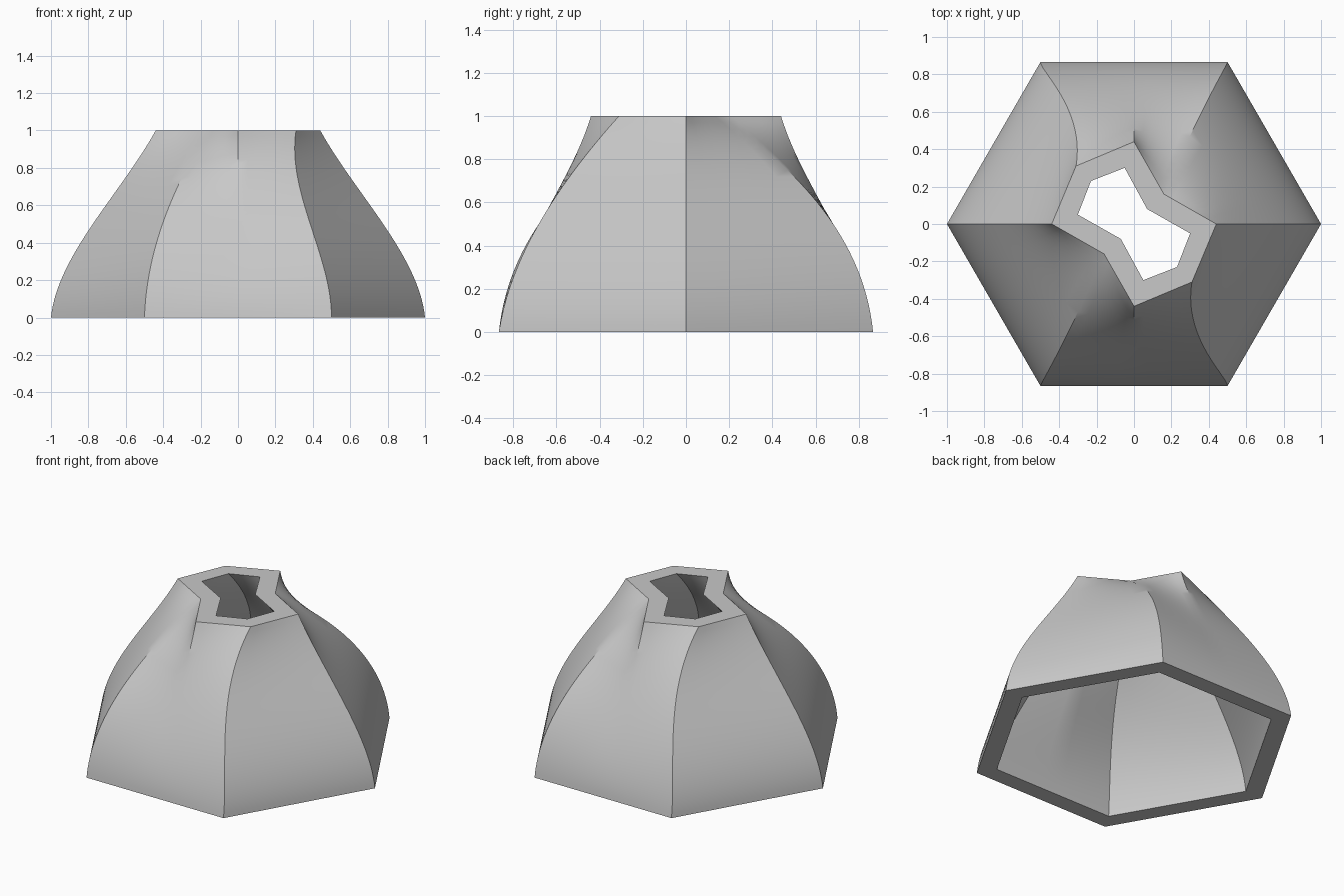
import bpy, bmesh, math
from mathutils import Vector

if "Cube" in bpy.data.objects:
    bpy.data.objects.remove(bpy.data.objects["Cube"], do_unlink=True)

STEPS, SUB, WALL = 32, 6, 0.873


def half_turn(points):
    """Complete a half list of plan points by turning it 180 degrees."""
    half = [Vector(p) for p in points]
    return half + [-p for p in half]


# Guide curves: hexagon foot, notched mouth, and slope at each end
h = math.sqrt(3) / 2
foot = half_turn([(1, 0), (.5, h), (0, h), (-.5, h)])
mouth = half_turn([(.44, 0), (.16, .16), (0, .44), (-.31, .31)])
mouth_inside = half_turn([(.3, -.05), (.07, .08), (-.05, .3), (-.23, .23)])
foot_slope = half_turn([(-.1, 0), (-.03, -.1), (0, -.1), (0, -.15)])
mouth_slope = half_turn([(-.55, 0), (-.62, -1.45), (0, -.3), (-.15, -.9)])


def section(t, start, end):
    """Cross-section of the loft at height t."""
    a = 2 * t**3 - 3 * t**2 + 1
    b = t * (1 - t)**2
    c = t * t * (t - 1)
    pts = [p * a + q * (1 - a) + u * b + v * c
           for p, q, u, v in zip(start, end, foot_slope, mouth_slope)]
    ring = []
    for i, p in enumerate(pts):
        q = pts[(i + 1) % len(pts)]
        ring += [p.lerp(q, k / SUB) for k in range(SUB)]
    return ring


bm = bmesh.new()


def add_wall(start, end):
    return [[bm.verts.new((p.x, p.y, i / STEPS))
             for p in section(i / STEPS, start, end)]
            for i in range(STEPS + 1)]


def bridge(lower, upper):
    n = len(lower)
    for i in range(n):
        j = (i + 1) % n
        bm.faces.new((lower[i], lower[j], upper[j], upper[i]))


# Outer wall up, across the rim, inner wall down, across the foot
outer = add_wall(foot, mouth)
inner = add_wall([p * WALL for p in foot], mouth_inside)
rings = outer + inner[::-1]
for k, ring in enumerate(rings):
    bridge(ring, rings[(k + 1) % len(rings)])
bmesh.ops.recalc_face_normals(bm, faces=bm.faces)

mesh = bpy.data.meshes.new("lofted_shell")
bm.to_mesh(mesh)
bm.free()
shell = bpy.data.objects.new("lofted_shell", mesh)
bpy.context.collection.objects.link(shell)

# Plain grey finish
grey = bpy.data.materials.new("light_grey")
grey.use_nodes = True
colour = (.58, .58, .58, 1)
grey.diffuse_color = colour
grey.node_tree.nodes["Principled BSDF"].inputs["Base Color"].default_value = colour
mesh.materials.append(grey)

bpy.ops.object.select_all(action='DESELECT')
shell.select_set(True)
bpy.context.view_layer.objects.active = shell
bpy.ops.object.shade_smooth_by_angle(angle=math.radians(30))
